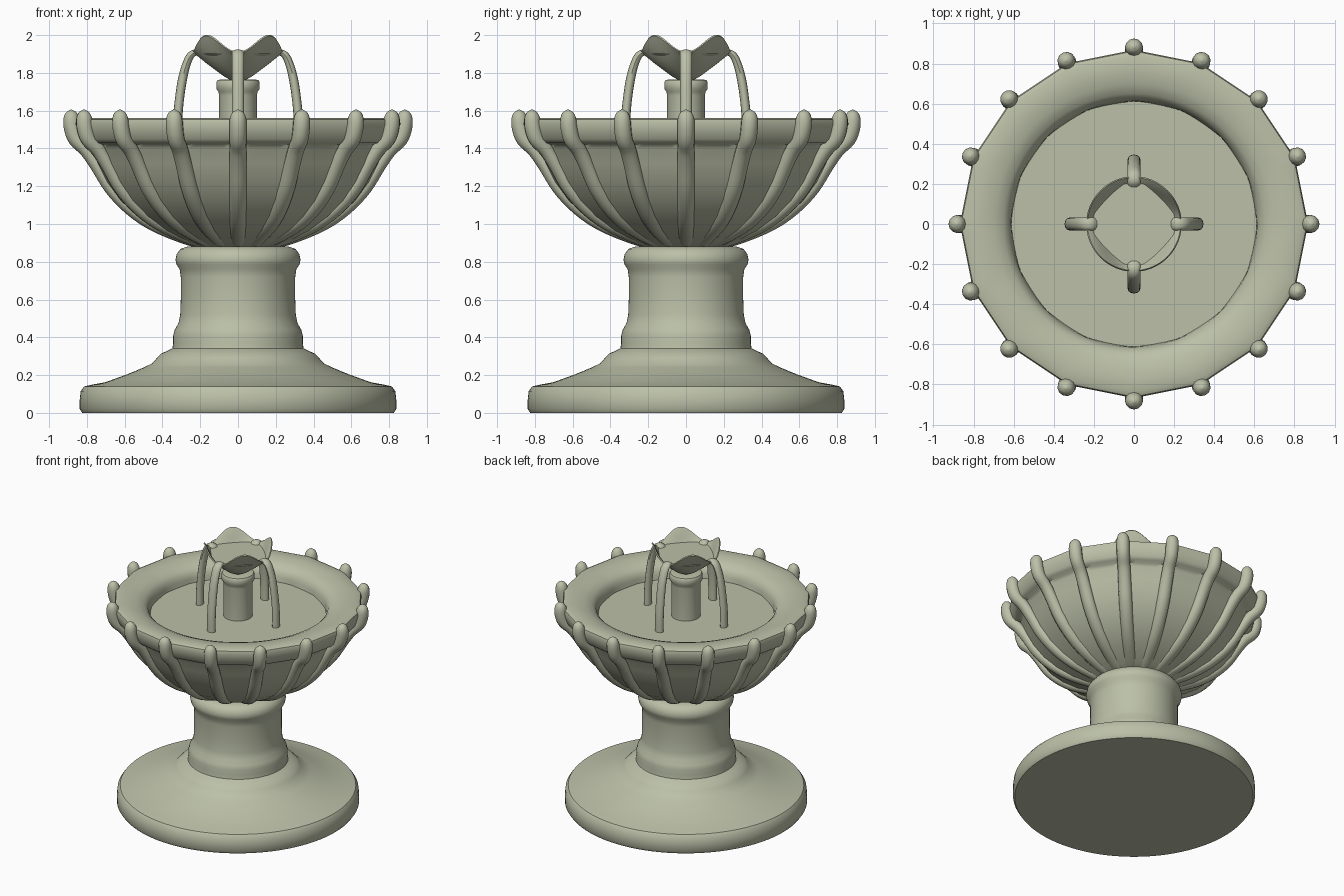
import bpy, bmesh
from math import sin, cos, pi, radians
from mathutils import Vector

cube = bpy.data.objects.get("Cube")
if cube:
    bpy.data.objects.remove(cube)

stone = bpy.data.materials.new("pale_green_stone")
stone.use_nodes = True
colour = (0.50, 0.53, 0.39, 1)
stone.diffuse_color = colour
bsdf = stone.node_tree.nodes["Principled BSDF"]
bsdf.inputs["Base Color"].default_value = colour
bsdf.inputs["Roughness"].default_value = 0.8

RIBS = 16


def finish(bm, name, angle=40):
    """Turn a bmesh into a smooth shaded stone object."""
    bmesh.ops.recalc_face_normals(bm, faces=bm.faces)
    mesh = bpy.data.meshes.new(name)
    bm.to_mesh(mesh)
    bm.free()
    mesh.materials.append(stone)
    obj = bpy.data.objects.new(name, mesh)
    bpy.context.collection.objects.link(obj)
    bpy.ops.object.select_all(action='DESELECT')
    obj.select_set(True)
    bpy.context.view_layer.objects.active = obj
    bpy.ops.object.shade_smooth_by_angle(angle=radians(angle))
    return obj


def smooth_path(points, steps=4):
    """Catmull-Rom interpolation of tuples of any length."""
    p = [Vector(q) for q in points]
    p = [p[0] * 2 - p[1]] + p + [p[-1] * 2 - p[-2]]
    out = []
    for i in range(1, len(p) - 2):
        a, b, c, d = p[i - 1:i + 3]
        for s in range(steps):
            t = s / steps
            out.append(0.5 * (2 * b + (c - a) * t + (2 * a - 5 * b + 4 * c - d) * t**2
                              + (3 * b - a - 3 * c + d) * t**3))
    return out + [p[-2]]


def skin(bm, rings, closed_rings=True):
    """Bridge successive vertex rings and cap both ends."""
    n = len(rings[0])
    for r0, r1 in zip(rings, rings[1:]):
        for i in range(n):
            j = (i + 1) % n
            bm.faces.new((r0[i], r0[j], r1[j], r1[i]))
    bm.faces.new(rings[0])
    bm.faces.new(rings[-1])


def lathe(name, profile, segments=96, warp=lambda a, r, z: (r, z)):
    """Revolve (radius, height) points; warp reshapes them by angle."""
    bm = bmesh.new()
    rings = []
    for r, z in profile:
        ring = []
        for i in range(segments):
            a = 2 * pi * i / segments
            rr, zz = warp(a, r, z)
            ring.append(bm.verts.new((rr * cos(a), rr * sin(a), zz)))
        rings.append(ring)
    skin(bm, rings)
    return finish(bm, name)


def radial_tube(name, path, angle, sides=12):
    """Sweep an ellipse along (radius, height, half width, half depth)."""
    bm = bmesh.new()
    pts = smooth_path([Vector(p) for p in path])
    out = Vector((cos(angle), sin(angle), 0))
    side = Vector((-sin(angle), cos(angle), 0))
    up = Vector((0, 0, 1))
    rings = []
    for i, (r, z, w, d) in enumerate(pts):
        a, b = pts[max(i - 1, 0)], pts[min(i + 1, len(pts) - 1)]
        t = Vector((b[0] - a[0], b[1] - a[1])).normalized()
        normal = out * t.y - up * t.x
        centre = out * r + up * z
        rings.append([bm.verts.new(centre + side * w * cos(2 * pi * k / sides)
                                   + normal * d * sin(2 * pi * k / sides))
                      for k in range(sides)])
    skin(bm, rings)
    return finish(bm, name)


# Pedestal with a broad rounded foot
lathe("pedestal", [(.825, 0), (.838, .02), (.838, .07), (.833, .115), (.815, .14),
                   (.77, .15), (.70, .163), (.59, .203), (.50, .24), (.455, .262),
                   (.43, .29), (.405, .315), (.37, .33), (.347, .342), (.343, .37),
                   (.343, .41), (.335, .44), (.315, .475), (.306, .52), (.303, .6),
                   (.303, .72), (.309, .76), (.326, .787), (.331, .81), (.325, .84),
                   (.305, .868), (.27, .88)])


# Basin: faceted outside between the ribs, round inside
def facet(a, r, z):
    step = 2 * pi / RIBS
    flat = cos(step / 2) / cos(a % step - step / 2)
    blend = min(max((r - .64) / .2, 0), 1) if z > 1.4 else 1
    return r * (1 + (flat - 1) * blend), z


lathe("basin", [(.22, .875), (.30, .905), (.43, .965), (.54, 1.04), (.63, 1.125),
                (.70, 1.22), (.75, 1.32), (.78, 1.40), (.79, 1.42), (.825, 1.43),
                (.845, 1.45), (.858, 1.49), (.868, 1.53), (.862, 1.552), (.84, 1.562),
                (.76, 1.56), (.70, 1.55), (.65, 1.53), (.625, 1.505), (.613, 1.47),
                (.613, 1.40)], 128, facet)
lathe("basin_water", [(.612, 1.40), (.612, 1.435)])

# Ribs climbing the basin and hooking over its rim
rib_path = [(.20, .895, .045, .025), (.30, .93, .046, .03), (.45, 1.0, .046, .036),
            (.57, 1.085, .046, .038), (.67, 1.19, .046, .038), (.745, 1.31, .045, .038),
            (.80, 1.39, .044, .039), (.855, 1.45, .045, .044), (.876, 1.51, .046, .046),
            (.882, 1.56, .043, .042), (.884, 1.59, .030, .028), (.885, 1.605, .006, .006)]
for i in range(RIBS):
    radial_tube(f"rib_{i + 1}", rib_path, 2 * pi * i / RIBS)

# Centre column with a collar
lathe("centre_column", [(.10, 1.42), (.10, 1.68), (.104, 1.70), (.114, 1.715),
                        (.115, 1.75), (.108, 1.762), (.09, 1.765)], 48)


# Four-lobed cup whose rim dips where the water spills
def lobes(a, r, z):
    t = min(max((z - 1.80) / .15, 0), 1)
    return r, z - .045 * t * t * cos(4 * a)


lathe("lobed_cup", [(.04, 1.762), (.08, 1.785), (.125, 1.82), (.17, 1.86), (.203, 1.90),
                    (.228, 1.935), (.238, 1.95), (.232, 1.957), (.218, 1.94),
                    (.20, 1.91), (.18, 1.88)], 96, lobes)
lathe("cup_water", [(.17, 1.88), (.205, 1.903)])

# Water streams arching from the cup into the basin
stream_path = [(.185, 1.885, .032, .014), (.215, 1.908, .032, .016), (.25, 1.893, .032, .02),
               (.275, 1.84, .032, .022), (.295, 1.76, .032, .024), (.31, 1.66, .032, .024),
               (.32, 1.55, .032, .025), (.322, 1.43, .032, .025)]
for i in range(4):
    radial_tube(f"water_stream_{i + 1}", stream_path, i * pi / 2)
